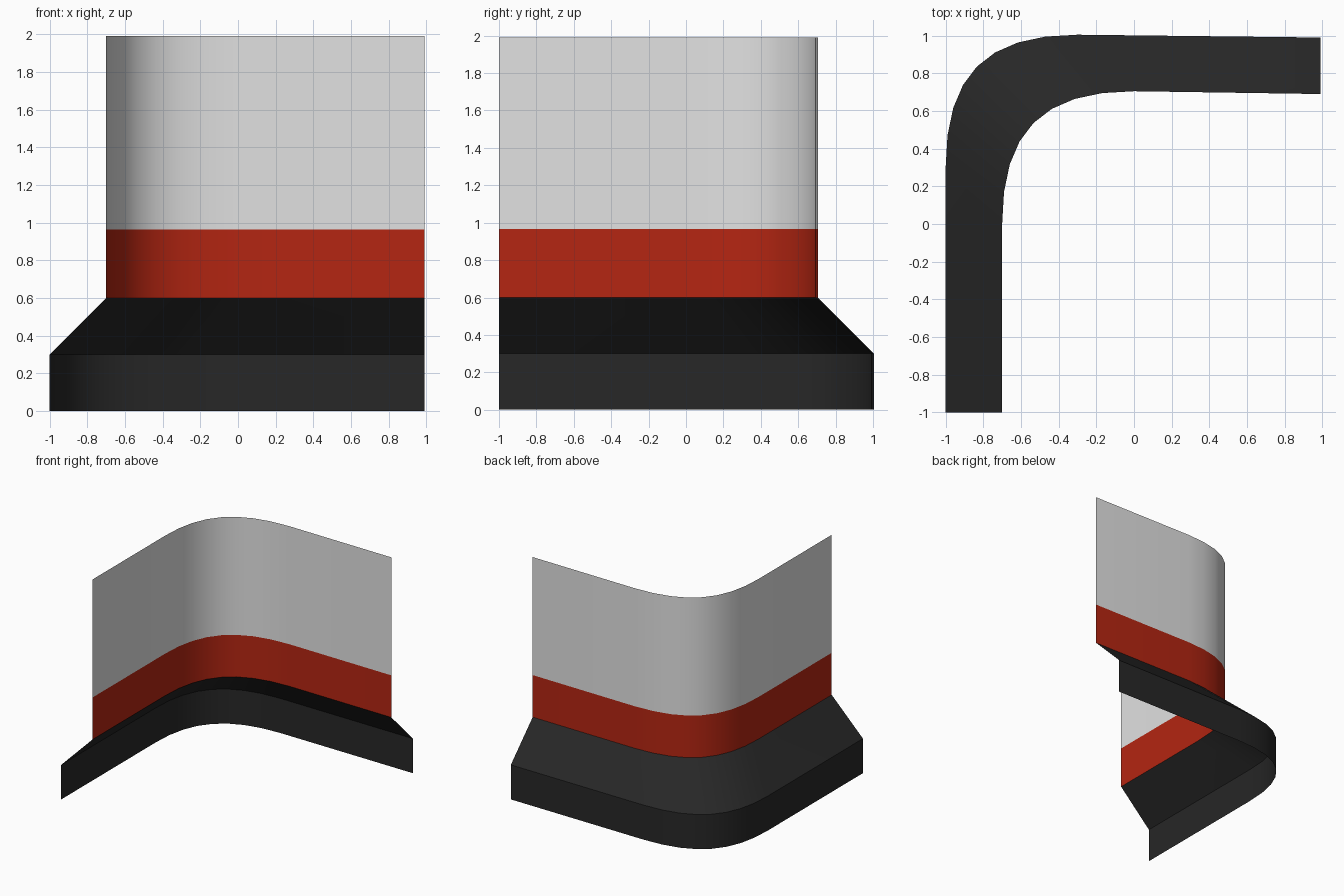
import bpy
import bmesh
import math
from mathutils import Vector
from mathutils.geometry import interpolate_bezier

cube = bpy.data.objects.get("Cube")
if cube:
    bpy.data.objects.remove(cube, do_unlink=True)


def make_material(name, color):
    mat = bpy.data.materials.new(name)
    mat.use_nodes = True
    mat.diffuse_color = (*color, 1)
    bsdf = next(n for n in mat.node_tree.nodes if n.type == "BSDF_PRINCIPLED")
    bsdf.inputs["Base Color"].default_value = (*color, 1)
    return mat


# Plan of the corner: straight run, rounded bend, straight run
RADIUS, HANDLE = 0.7, 0.49
bend = interpolate_bezier(Vector((-RADIUS, 0, 0)), Vector((-RADIUS, HANDLE, 0)),
                          Vector((-HANDLE, 0.705, 0)), Vector((0, 0.705, 0)), 9)


def plan(offset):
    """Path pushed diagonally outward, with its ends trimmed to the same limits."""
    shift = Vector((-offset, offset, 0))
    return [Vector((-RADIUS - offset, -1, 0)), *[p + shift for p in bend],
            Vector((0.99, 0.69 + offset, 0))]


def sweep(name, profile, material):
    """Open sheet through (outward offset, height) rows, facing the outer side."""
    bm = bmesh.new()
    rows = [[bm.verts.new((p.x, p.y, z)) for p in plan(offset)] for offset, z in profile]
    for low, high in zip(rows, rows[1:]):
        for i in range(len(low) - 1):
            bm.faces.new((low[i], high[i], high[i + 1], low[i + 1]))
    mesh = bpy.data.meshes.new(name)
    bm.to_mesh(mesh)
    bm.free()
    mesh.materials.append(material)
    obj = bpy.data.objects.new(name, mesh)
    bpy.context.collection.objects.link(obj)
    bpy.ops.object.select_all(action="DESELECT")
    obj.select_set(True)
    bpy.context.view_layer.objects.active = obj
    bpy.ops.object.shade_smooth_by_angle(angle=math.radians(30))


# Dark kerb with sloped top, red band, pale upper wall
sweep("kerb", [(0.3, 0), (0.3, 0.3), (0, 0.6)], make_material("charcoal", (0.02, 0.02, 0.02)))
sweep("red_band", [(0, 0.6), (0, 0.965)], make_material("red", (0.46, 0.019, 0.006)))
sweep("upper_wall", [(0, 0.965), (0, 1.99)], make_material("pale grey", (0.76, 0.76, 0.76)))
